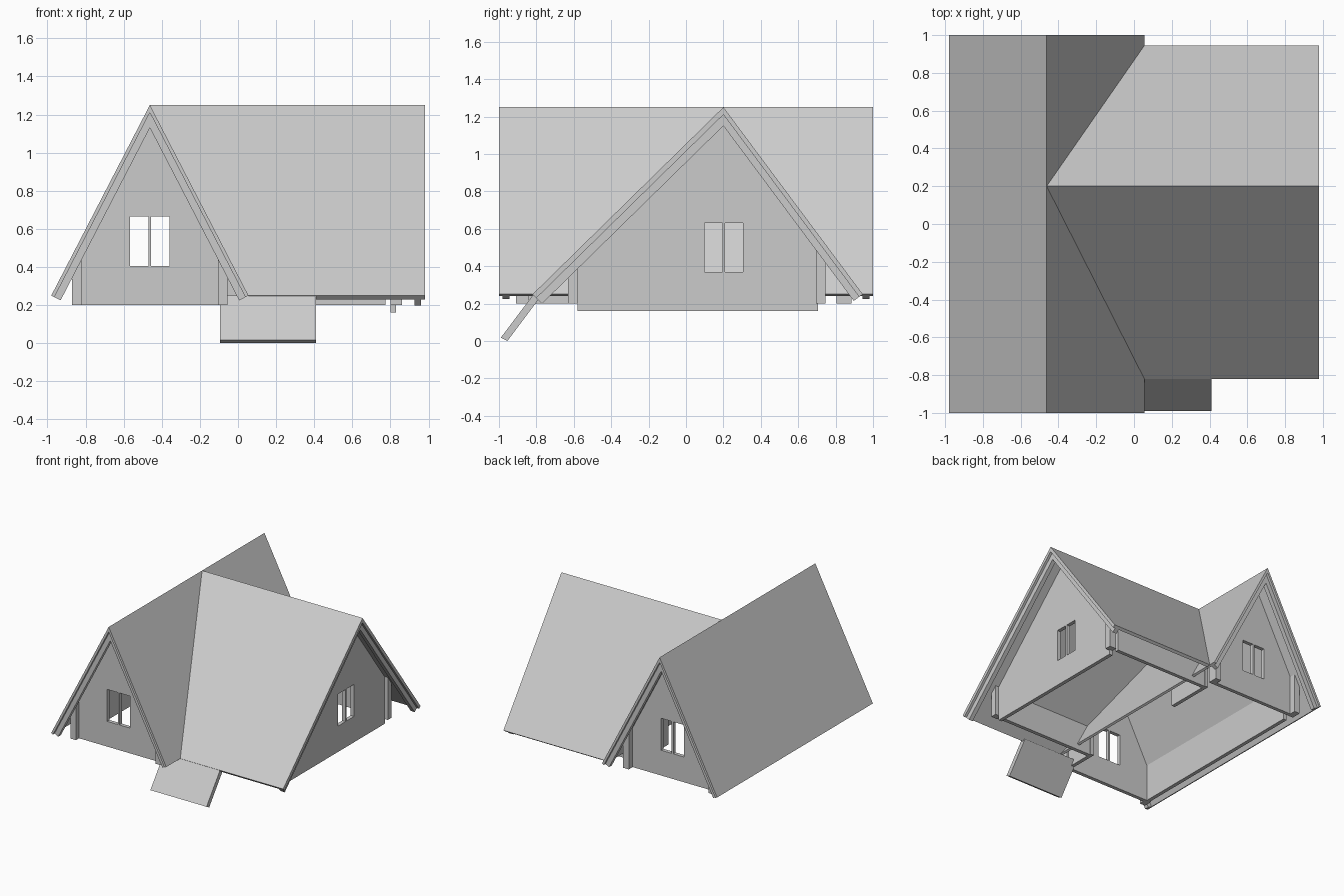
import bpy, bmesh
from mathutils import Vector

if "Cube" in bpy.data.objects:
    bpy.data.objects.remove(bpy.data.objects["Cube"])


def prism(name, pts, axis, a, b, start=None):
    """Extrude a (u, z) outline along x or y from a to b; start(z) may slant the first end."""
    def pos(u, w, z):
        return (u, w, z) if axis == 'y' else (w, u, z)
    bm = bmesh.new()
    n = len(pts)
    v0 = [bm.verts.new(pos(u, start(z) if start else a, z)) for u, z in pts]
    v1 = [bm.verts.new(pos(u, b, z)) for u, z in pts]
    bm.faces.new(v0)
    bm.faces.new(v1[::-1])
    for i in range(n):
        j = (i + 1) % n
        bm.faces.new((v0[i], v0[j], v1[j], v1[i]))
    bmesh.ops.recalc_face_normals(bm, faces=bm.faces)
    me = bpy.data.meshes.new(name)
    bm.to_mesh(me)
    bm.free()
    ob = bpy.data.objects.new(name, me)
    bpy.context.collection.objects.link(ob)
    return ob


def rect(u0, u1, z0, z1):
    return [(u0, z0), (u1, z0), (u1, z1), (u0, z1)]


class Gable:
    """Two slopes falling from an apex to left and right eaves."""
    def __init__(self, left, mid, right, top=1.25, eave=0.25):
        self.l, self.m, self.r = (Vector(p) for p in ((left, eave), (mid, top), (right, eave)))

    def under(self, u, drop=0.04):
        e = self.l if u < self.m.x else self.r
        return self.m.y - drop - (u - self.m.x) / (e.x - self.m.x) * (self.m.y - e.y)

    def band(self, t0, t1):
        """Chevron between two vertical depths, with square-cut eaves."""
        def line(t):
            ends = []
            for e in (self.l, self.r):
                d = (self.m - e).normalized()
                nrm = Vector((d.y, -d.x)) if d.x > 0 else Vector((-d.y, d.x))
                ends.append(e + nrm * t * abs(d.x))
            return [ends[0], self.m - Vector((0, t)), ends[1]]
        return [tuple(p) for p in line(t0) + line(t1)[::-1]]

    def wall(self, u0, u1, base):
        return [(u0, base), (u1, base), (u1, self.under(u1)),
                (self.m.x, self.m.y - 0.04), (u0, self.under(u0))]

    def strip(self, u0, u1, base):
        return [(u0, base), (u1, base), (u1, self.under(u1)), (u0, self.under(u0))]


def gable_end(name, g, axis, wall, posts, span, base, post_us, win):
    """Gable wall with window opening, centre bar and two corner posts."""
    w = prism(name + "_wall", g.wall(*span, base), axis, *wall)
    cut = prism(name + "_window_cutter", rect(*win), axis, wall[0] - 0.1, wall[1] + 0.1)
    cut.hide_render = True
    cut.hide_viewport = True
    cut.display_type = 'WIRE'
    m = w.modifiers.new("window", 'BOOLEAN')
    m.operation, m.solver, m.object = 'DIFFERENCE', 'EXACT', cut
    c = (win[0] + win[1]) / 2
    prism(name + "_window_bar", rect(c - 0.007, c + 0.007, win[2], win[3]), axis, *wall)
    for i, (u0, u1) in enumerate(post_us):
        prism(f"{name}_post_{i}", g.strip(u0, u1, 0.2), axis, *posts)


A = Gable(-0.98, -0.4625, 0.055)     # main roof, ridge along y
B = Gable(-0.82, 0.2, 0.945)         # wing roof, ridge along x

# Roof sheets; the wing stops on the main roof's slope
prism("main_roof", A.band(0, 0.04), 'y', -1, 1)
prism("wing_roof", B.band(0, 0.04), 'x', 0, 0.98,
      start=lambda z: A.m.x + (1.25 - z) * 0.5175)

# Bargeboards under the roof ends
prism("front_bargeboard", A.band(0.04, 0.12), 'y', -0.98, -0.945)
prism("back_bargeboard", A.band(0.04, 0.12), 'y', 0.945, 0.98)
prism("wing_bargeboard", B.band(0.04, 0.10), 'x', 0.925, 0.96)

# Gable ends
a_posts = [(-0.87, -0.82), (-0.105, -0.055)]
a_win = (-0.567, -0.36, 0.405, 0.665)
gable_end("front_gable", A, 'y', (-0.87, -0.84), (-0.91, -0.84), (-0.865, -0.06), 0.2, a_posts, a_win)
gable_end("back_gable", A, 'y', (0.805, 0.835), (0.805, 0.885), (-0.865, -0.06), 0.2, a_posts, a_win)
gable_end("wing_gable", B, 'x', (0.80, 0.83), (0.80, 0.86), (-0.58, 0.705), 0.16,
          [(-0.63, -0.58), (0.695, 0.745)], (0.10, 0.305, 0.37, 0.63))

# Low side walls
prism("west_wall", A.strip(-0.86, -0.83, 0.2), 'y', -0.86, 0.745)
prism("east_wall_front", A.strip(-0.095, -0.065, 0.2), 'y', -0.86, -0.58)
prism("east_wall_back", A.strip(-0.095, -0.065, 0.2), 'y', 0.36, 0.745)
prism("wing_front_wall", B.strip(-0.62, -0.59, 0.2), 'x', -0.09, 0.775)
prism("wing_back_wall", B.strip(0.71, 0.74, 0.2), 'x', -0.09, 0.775)

# Steep porch roof below the front eave
prism("porch_roof", [(-0.815, 0.25), (-0.99, 0.018), (-0.955, 0.0), (-0.775, 0.24)], 'x', -0.095, 0.41)

# Centre the footprint and stand it on the ground plane
for ob in bpy.context.collection.objects:
    ob.location = (0, 0, 0)
